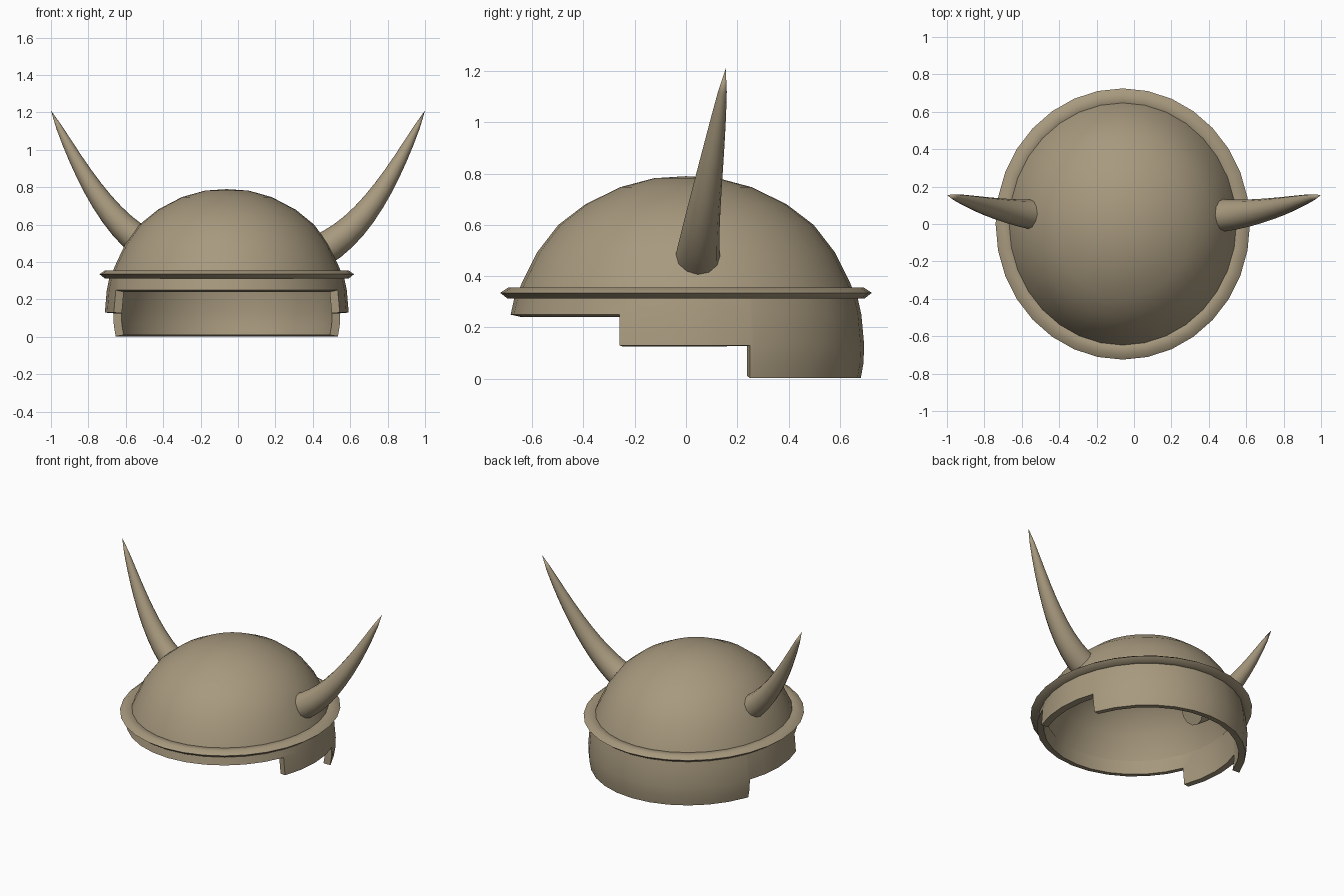
import bpy, bmesh, math
from mathutils import Vector
from mathutils.geometry import interpolate_bezier

cube = bpy.data.objects.get("Cube")
if cube:
    bpy.data.objects.remove(cube)

SIDES = 32
CENTRE_X = -0.06
X_RATIO = 0.938      # the helmet is slightly narrower than it is long

bronze = bpy.data.materials.new("dull_bronze")
bronze.use_nodes = True
colour = (0.39, 0.32, 0.21, 1)
bronze.diffuse_color = colour
bronze.node_tree.nodes["Principled BSDF"].inputs["Base Color"].default_value = colour


def finish(bm, name, thickness=0, angle=35):
    bmesh.ops.remove_doubles(bm, verts=bm.verts, dist=0.0005)
    bmesh.ops.recalc_face_normals(bm, faces=bm.faces)
    mesh = bpy.data.meshes.new(name)
    bm.to_mesh(mesh)
    bm.free()
    mesh.materials.append(bronze)
    ob = bpy.data.objects.new(name, mesh)
    bpy.context.collection.objects.link(ob)
    bpy.ops.object.select_all(action='DESELECT')
    bpy.context.view_layer.objects.active = ob
    ob.select_set(True)
    if thickness:
        mod = ob.modifiers.new("wall", 'SOLIDIFY')
        mod.thickness = thickness
        mod.offset = -1
        bpy.ops.object.modifier_apply(modifier=mod.name)
    bpy.ops.object.shade_smooth_by_angle(angle=math.radians(angle))
    return ob


def bridge(bm, rings):
    for a, b in zip(rings, rings[1:]):
        for i in range(len(a)):
            j = (i + 1) % len(a)
            bm.faces.new((a[i], a[j], b[j], b[i]))


def lathe(profile):
    """Sweep (radius, height) points round the helmet's oval."""
    bm = bmesh.new()
    rings = []
    for r, z in profile:
        angles = [math.tau * i / SIDES for i in range(SIDES)]
        rings.append([bm.verts.new((CENTRE_X + X_RATIO * r * math.cos(a),
                                    r * math.sin(a), z)) for a in angles])
    bridge(bm, rings)
    return bm


# Dome
dome = [(0.66, 0.32), (0.642, 0.37), (0.58, 0.494), (0.498, 0.6), (0.393, 0.68),
        (0.257, 0.747), (0.125, 0.782), (0, 0.79)]
finish(lathe(dome), "dome", 0.03)

# Rim band with a pointed outer edge
rim = [(0.725, 0.335), (0.695, 0.355), (0.645, 0.355), (0.625, 0.335),
       (0.645, 0.312), (0.695, 0.312)]
finish(lathe(rim + rim[:1]), "rim", angle=50)

# Skirt, stepped down from brow to cheeks to neck
FRONT_STEP, BACK_STEP = -0.26, 0.25
BROW, CHEEK = 0.25, 0.13
skirt = lathe([(0.682, 0.003), (0.692, 0.06), (0.695, CHEEK), (0.684, BROW), (0.665, 0.335)])
for y in (FRONT_STEP, BACK_STEP):
    bmesh.ops.bisect_plane(skirt, geom=skirt.verts[:] + skirt.edges[:] + skirt.faces[:],
                           plane_co=(0, y, 0), plane_no=(0, 1, 0))
unwanted = []
for f in skirt.faces:
    c = f.calc_center_median()
    lowest = BROW if c.y < FRONT_STEP else CHEEK if c.y < BACK_STEP else 0
    if c.z < lowest:
        unwanted.append(f)
bmesh.ops.delete(skirt, geom=unwanted, context='FACES')
finish(skirt, "skirt", 0.045)


# Horns: tapering tubes that curve outward and up
def horn(name, side):
    points = [Vector((side * x, y, z)) for x, y, z in
              ((0.44, 0.045, 0.46), (0.68, 0.05, 0.58), (0.84, 0.11, 0.88), (1, 0.155, 1.21))]
    path = interpolate_bezier(*points, 12)
    bm = bmesh.new()
    rings = []
    for k, p in enumerate(path):
        along = (path[min(k + 1, 11)] - path[max(k - 1, 0)]).normalized()
        u = along.cross(Vector((0, 1, 0))).normalized()
        v = along.cross(u)
        r = 0.09 * (1 - k / 11) ** 0.7
        angles = [math.tau * i / 12 for i in range(12)]
        rings.append([bm.verts.new(p + r * (u * math.cos(a) + v * math.sin(a)))
                      for a in angles])
    bridge(bm, rings)
    bm.faces.new(rings[0])
    finish(bm, name)


horn("left_horn", 1)
horn("right_horn", -1)
